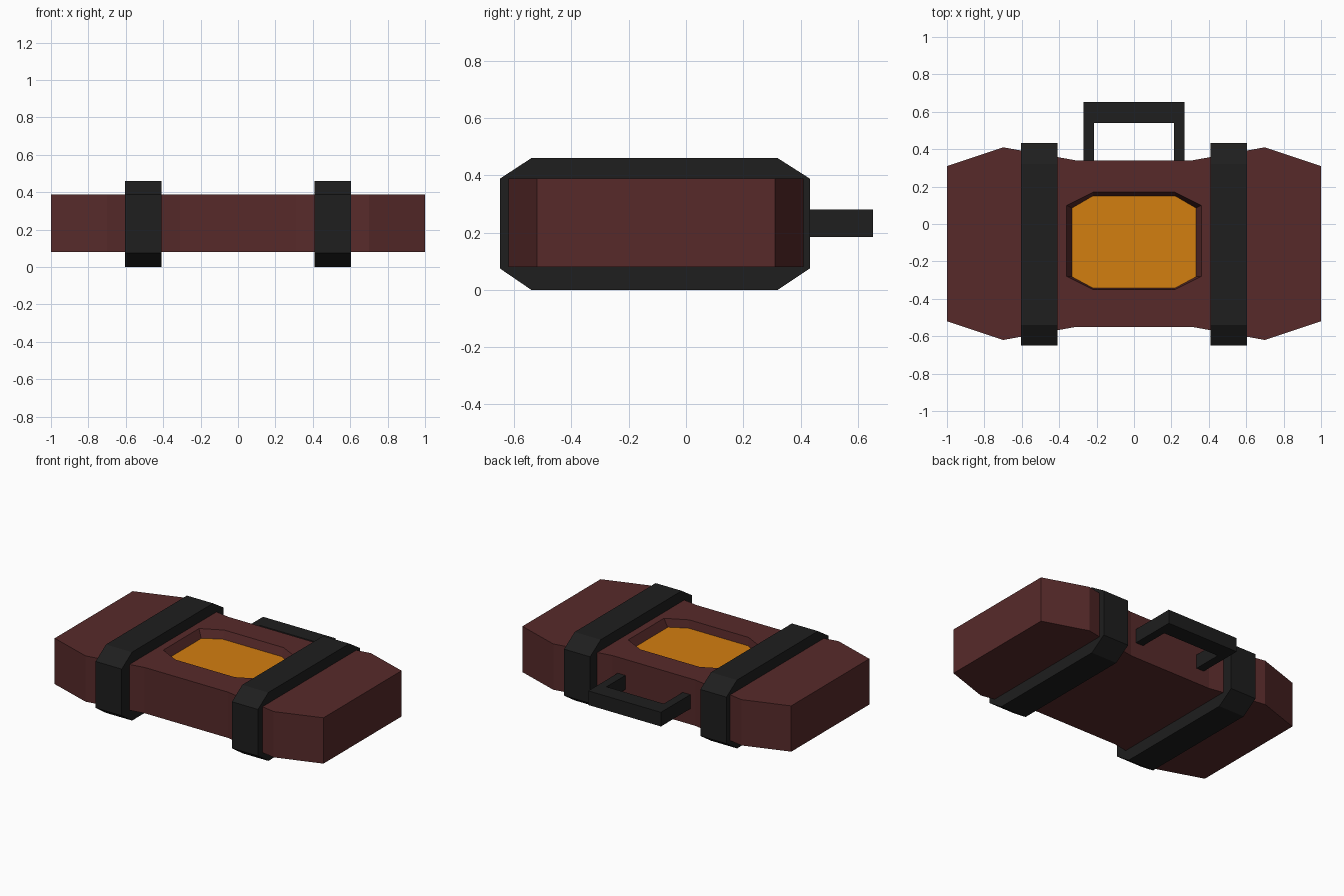
import bpy, bmesh

if "Cube" in bpy.data.objects:
    bpy.data.objects.remove(bpy.data.objects["Cube"])


def material(name, rgb):
    m = bpy.data.materials.new(name)
    m.diffuse_color = (*rgb, 1)
    m.use_nodes = True
    m.node_tree.nodes["Principled BSDF"].inputs["Base Color"].default_value = m.diffuse_color
    return m


leather = material("maroon_leather", (0.095, 0.023, 0.023))
black = material("black_strap", (0.013, 0.013, 0.013))
amber = material("amber_panel", (0.65, 0.21, 0.005))


def loft(name, rings, mat=None):
    """Closed solid through a stack of matching point rings."""
    bm = bmesh.new()
    loops = [[bm.verts.new(p) for p in ring] for ring in rings]
    n = len(loops[0])
    for a, b in zip(loops, loops[1:]):
        for i in range(n):
            j = (i + 1) % n
            bm.faces.new((a[i], a[j], b[j], b[i]))
    bm.faces.new(loops[0])
    bm.faces.new(loops[-1])
    bmesh.ops.recalc_face_normals(bm, faces=bm.faces)
    me = bpy.data.meshes.new(name)
    bm.to_mesh(me)
    bm.free()
    ob = bpy.data.objects.new(name, me)
    bpy.context.collection.objects.link(ob)
    if mat:
        me.materials.append(mat)
    return ob


def at_z(outline, *levels):
    return [[(x, y, z) for x, y in outline] for z in levels]


def mirrored(half):
    """Complete a right-hand outline across x = 0."""
    return half + [(-x, y) for x, y in reversed(half)]


# Body: waisted outline, extruded upwards
outline = mirrored([(0.31, -0.55), (0.7, -0.62), (1, -0.52),
                    (1, 0.31), (0.7, 0.41), (0.31, 0.34)])
body = loft("case_body", at_z(outline, 0.08, 0.388), leather)

# Octagonal recess with sloping walls in the top
rim = mirrored([(0.22, -0.35), (0.36, -0.28), (0.36, 0.1), (0.22, 0.17)])
floor = mirrored([(0.22, -0.342), (0.332, -0.282), (0.332, 0.085), (0.22, 0.15)])
cutter = loft("recess_cutter", at_z(floor, 0.33) + at_z(rim, 0.388, 0.45), leather)
cutter.hide_render = True
cutter.hide_set(True)
cut = body.modifiers.new("recess", "BOOLEAN")
cut.operation = "DIFFERENCE"
cut.solver = "EXACT"
cut.object = cutter

# Panel lying on the recess floor
loft("recess_panel", at_z(floor, 0.31, 0.335), amber)

# Two chamfered straps
profile = [(-0.65, 0.075), (-0.54, 0), (0.32, 0), (0.433, 0.075),
           (0.433, 0.388), (0.32, 0.46), (-0.54, 0.46), (-0.65, 0.388)]
for side, s in (("left", -1), ("right", 1)):
    loft(side + "_strap", [[(s * x, y, z) for y, z in profile] for x in (0.41, 0.604)], black)

# U-shaped carrying handle
grip = mirrored([(0.213, 0.54), (0.213, 0.33), (0.27, 0.33), (0.27, 0.652)])
loft("handle", at_z(grip, 0.185, 0.28), black)
